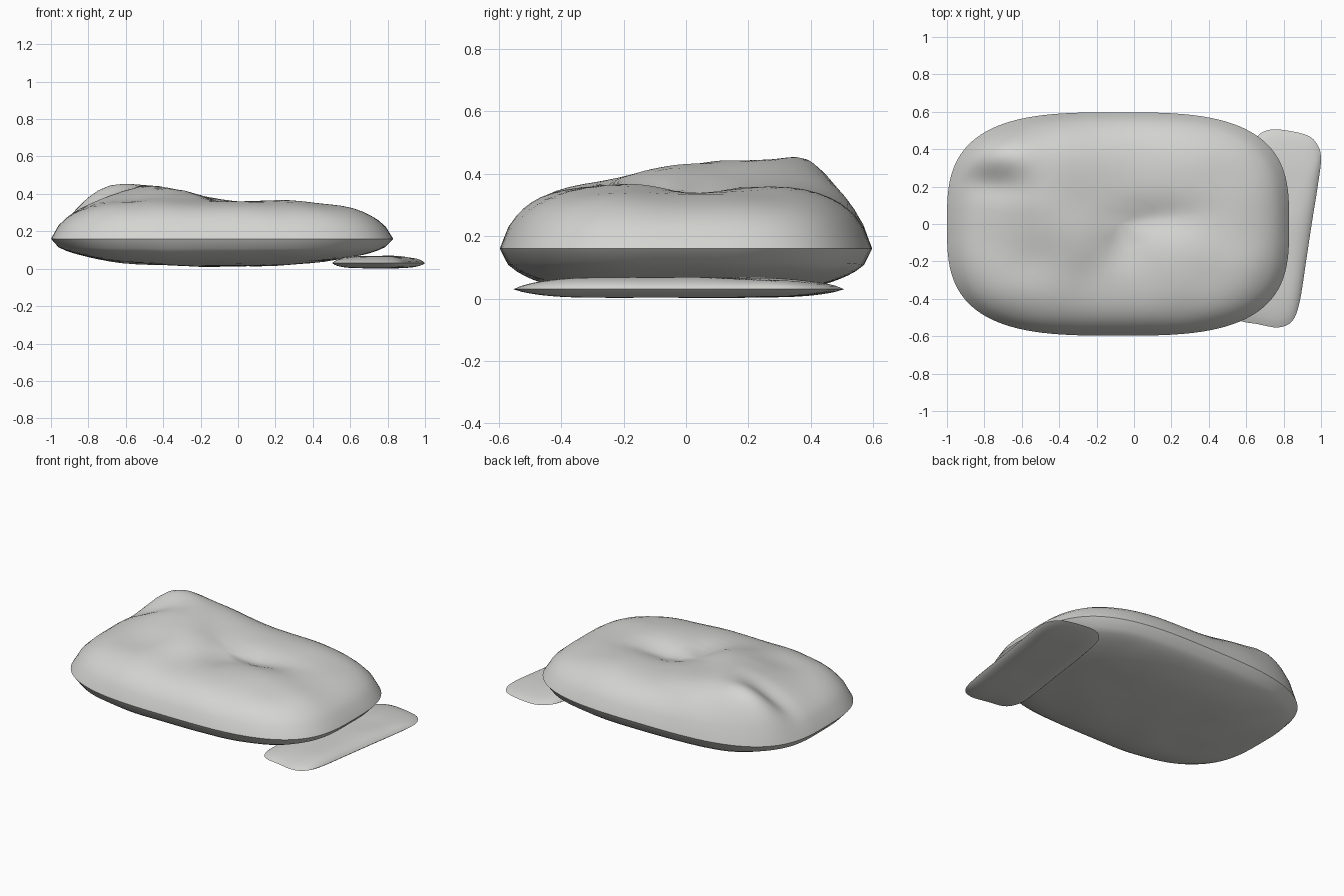
import bpy, bmesh, math
from mathutils import noise, Vector

if "Cube" in bpy.data.objects:
    bpy.data.objects.remove(bpy.data.objects["Cube"])

stone = bpy.data.materials.new("warm grey stone")
stone.diffuse_color = (0.66, 0.66, 0.64, 1)
stone.use_nodes = True
stone.node_tree.nodes["Principled BSDF"].inputs["Base Color"].default_value = stone.diffuse_color

RINGS = [0.12, 0.22, 0.32, 0.42, 0.51, 0.59, 0.66, 0.72, 0.78, 0.83, 0.87, 0.91, 0.955, 1.0]


def lens(name, outline, cx, cy, seam, top, bottom):
    """Closed stone: two domed shells that meet in a sharp rim."""
    bm = bmesh.new()

    def ring(r, fn):
        pts = [(cx + (x - cx) * r, cy + (y - cy) * r) for x, y in outline]
        return [bm.verts.new((x, y, seam if r == 1 else fn(x, y, r))) for x, y in pts]

    rim = ring(1.0, top)
    n = len(outline)
    for fn in (top, bottom):
        rings = [ring(r, fn) for r in RINGS[:-1]] + [rim]
        pole = bm.verts.new((cx, cy, fn(cx, cy, 0)))
        for i in range(n):
            j = (i + 1) % n
            bm.faces.new((pole, rings[0][i], rings[0][j]))
            for a, b in zip(rings, rings[1:]):
                bm.faces.new((a[i], b[i], b[j], a[j]))
    bmesh.ops.recalc_face_normals(bm, faces=bm.faces)
    # Smooth shells, sharp rim
    for f in bm.faces:
        f.smooth = True
    for i in range(n):
        bm.edges.get((rim[i], rim[(i + 1) % n])).smooth = False
    me = bpy.data.meshes.new(name)
    bm.to_mesh(me)
    bm.free()
    me.materials.append(stone)
    ob = bpy.data.objects.new(name, me)
    bpy.context.collection.objects.link(ob)


# Bumps and hollows of the boulder top: x, y, width x, width y, height
BUMPS = [
    (-0.47, 0.22, 0.30, 0.36, 0.075),   # broad back left plateau
    (-0.79, 0.41, 0.25, 0.14, 0.15),    # back left peak
    (-0.32, -0.08, 0.22, 0.20, 0.030),  # middle ridge
    (-0.78, 0.21, 0.18, 0.08, -0.03),   # crease under the peak
    (0.12, 0.03, 0.22, 0.09, -0.045),   # central hollow
    (-0.07, -0.10, 0.10, 0.12, -0.03),
    (0.22, 0.27, 0.28, 0.13, 0.005),    # back right swell
    (0.30, -0.18, 0.25, 0.12, 0.010),   # front right swell
    (-0.55, -0.22, 0.15, 0.12, -0.015),
]


def rough(x, y, amount, seed):
    return amount * noise.noise(Vector((x * 4, y * 4, seed)))


def boulder_top(x, y, r):
    h = 0.357 - 0.01 * x + rough(x, y, 0.012, 1.3)
    for bx, by, sx, sy, a in BUMPS:
        h += a * math.exp(-((x - bx) / sx) ** 2 - ((y - by) / sy) ** 2)
    return 0.16 + (h - 0.16) * (1 - r ** 6) ** 0.75


def boulder_bottom(x, y, r):
    depth = 0.148 - 0.03 * (x + 0.15) ** 2 + rough(x, y, 0.010, 5.1)
    return 0.16 - depth * (1 - r ** 3) ** 0.5


def power(v, e):
    return math.copysign(abs(v) ** e, v)


# Boulder: rounded rectangle outline
N = 112
oval = []
for i in range(N):
    t = 2 * math.pi * i / N
    oval.append((-0.085 + 0.915 * power(math.cos(t), 0.64), 0.597 * power(math.sin(t), 0.64)))
lens("boulder", oval, -0.085, 0, 0.16, boulder_top, boulder_bottom)

# Flat slab: smooth closed curve through a few points
P = [(0.66, 0.47), (0.71, 0.50), (0.78, 0.505), (0.91, 0.48), (0.97, 0.44), (1.0, 0.36),
     (0.985, 0.22), (0.95, 0.0), (0.92, -0.2), (0.885, -0.42), (0.845, -0.52), (0.77, -0.553),
     (0.66, -0.535), (0.56, -0.515), (0.515, -0.46), (0.505, -0.36), (0.54, -0.1), (0.58, 0.2),
     (0.62, 0.4)]
path = []
for i in range(len(P)):
    a, b, c, d = (Vector(P[(i + k) % len(P)]) for k in range(4))
    for s in range(4):
        t = s / 4
        v = 0.5 * (2 * b + (c - a) * t + (2 * a - 5 * b + 4 * c - d) * t ** 2
                   + (3 * b - a - 3 * c + d) * t ** 3)
        path.append((v.x, v.y))
lens("slab", path, 0.75, -0.03, 0.03,
     lambda x, y, r: 0.03 + (0.036 + rough(x, y, 0.008, 2.7)) * (1 - r ** 5) ** 0.8,
     lambda x, y, r: 0.03 - (0.027 + rough(x, y, 0.004, 8.2)) * (1 - r ** 5) ** 0.8)
